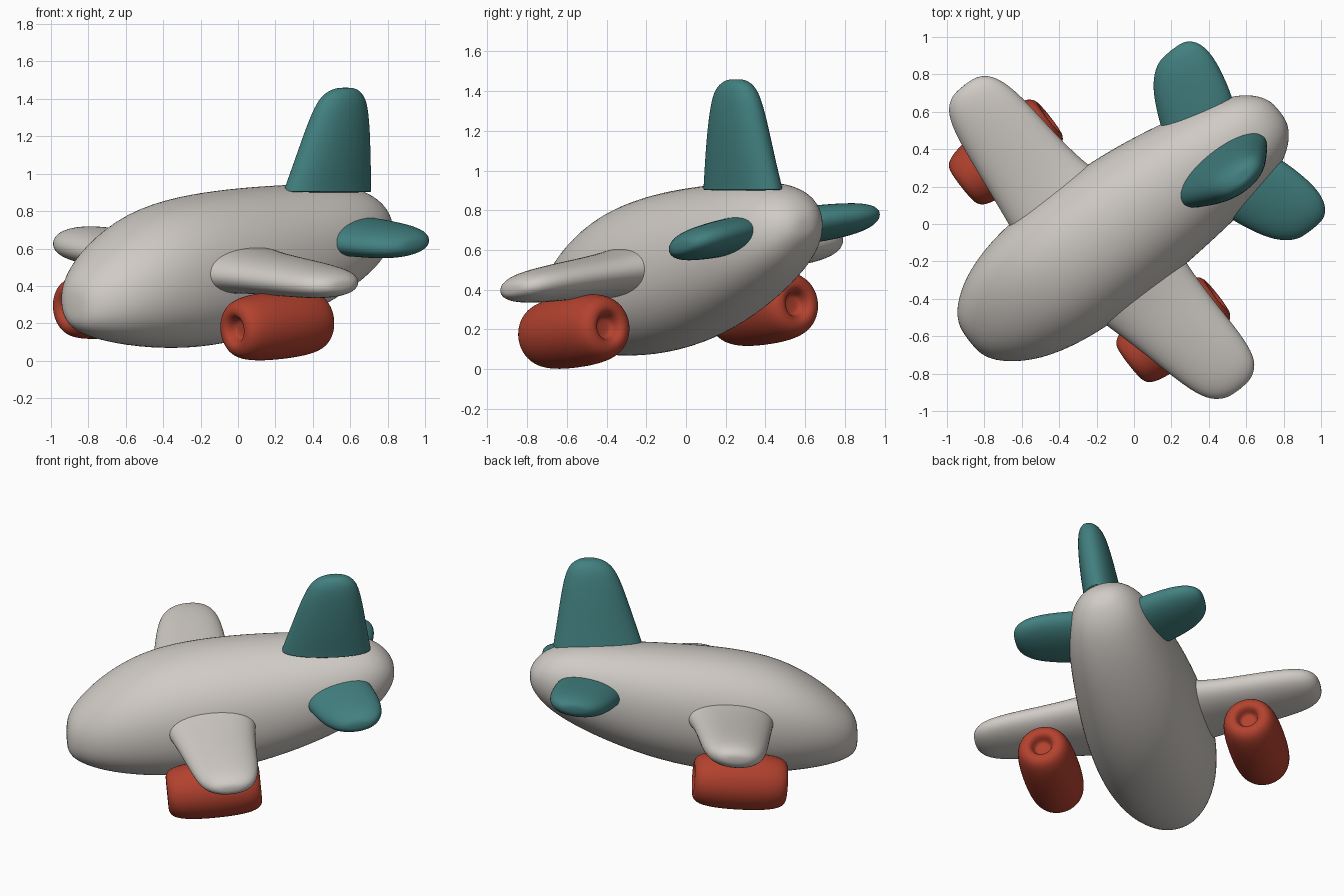
import bpy, bmesh, math
from mathutils import Vector

# Plane frame: U runs nose -> tail, V runs to the left wing, Z is up
H = math.radians(38)
U = Vector((math.cos(H), math.sin(H), 0))
V = Vector((-math.sin(H), math.cos(H), 0))
Z = Vector((0, 0, 1))


def material(name, rgb):
    m = bpy.data.materials.new(name)
    m.diffuse_color = (*rgb, 1)
    return m


GREY = material("warm grey", (0.63, 0.595, 0.56))
TEAL = material("teal", (0.055, 0.215, 0.215))
RED = material("brick red", (0.45, 0.054, 0.028))


def loft(name, sections, mat, n=16, power=1.0):
    """Skin a row of ovals (centre, half axis, half axis) and smooth it.
    A power below 1 makes the ovals boxier."""
    bm = bmesh.new()
    grow = 3 / (2 + math.cos(2 * math.pi / n))  # offsets subdivision shrinkage
    rings = []
    for c, a, b in sections:
        ring = []
        for i in range(n):
            t = 2 * math.pi * i / n
            x, y = (math.copysign(abs(k) ** power, k) for k in (math.cos(t), math.sin(t)))
            ring.append(bm.verts.new(c + grow * (a * x + b * y)))
        rings.append(ring)
    for r0, r1 in zip(rings, rings[1:]):
        for i in range(n):
            j = (i + 1) % n
            bm.faces.new((r0[i], r0[j], r1[j], r1[i]))
    bm.faces.new(rings[0])
    bm.faces.new(rings[-1])
    bmesh.ops.recalc_face_normals(bm, faces=bm.faces)
    for f in bm.faces:
        f.smooth = True
    me = bpy.data.meshes.new(name)
    bm.to_mesh(me)
    bm.free()
    me.materials.append(mat)
    ob = bpy.data.objects.new(name, me)
    bpy.context.collection.objects.link(ob)
    sub = ob.modifiers.new("smooth", 'SUBSURF')
    sub.levels = sub.render_levels = 2
    return ob


# Fuselage: u, sideways offset, half width, top z, bottom z
stations = [
    (-1.08, 0.05, 0.06, 0.36, 0.23),
    (-1.06, 0.05, 0.13, 0.43, 0.18),
    (-1.00, 0.05, 0.205, 0.51, 0.14),
    (-0.85, 0.045, 0.305, 0.65, 0.10),
    (-0.60, 0.04, 0.37, 0.805, 0.07),
    (-0.30, 0.035, 0.385, 0.88, 0.07),
    (0.00, 0.03, 0.375, 0.915, 0.115),
    (0.30, 0.02, 0.345, 0.935, 0.205),
    (0.60, 0.0, 0.295, 0.945, 0.335),
    (0.80, -0.005, 0.24, 0.925, 0.455),
    (0.91, -0.005, 0.175, 0.87, 0.55),
    (0.97, -0.005, 0.10, 0.80, 0.64),
    (0.985, -0.005, 0.04, 0.75, 0.69),
]
loft("fuselage", [(U * u + V * v + Z * (t + b) / 2, V * w + Z * 0.1 * w, Z * (t - b) / 2)
                  for u, v, w, t, b in stations], GREY, 20, 0.92)


# Flat surfaces: span v, centre u, half chord, half thickness
def surface(name, rows, z0, roll, pitch, mat):
    loft(name, [(U * u + V * v + Z * (z0 + roll * v), (U + Z * pitch) * c, Z * t)
                for v, u, c, t in rows], mat, power=0.92)


surface("wings", [
    (1.145, -0.26, 0.06, 0.03), (1.12, -0.26, 0.12, 0.06), (1.06, -0.26, 0.17, 0.085),
    (0.92, -0.26, 0.205, 0.098), (0.70, -0.265, 0.225, 0.10), (0.43, -0.27, 0.255, 0.105),
    (0.25, -0.25, 0.30, 0.14), (-0.20, -0.19, 0.30, 0.14),
    (-0.38, -0.175, 0.26, 0.11), (-0.62, -0.145, 0.228, 0.10), (-0.82, -0.12, 0.207, 0.09),
    (-0.96, -0.105, 0.175, 0.075), (-1.02, -0.10, 0.12, 0.05), (-1.045, -0.10, 0.06, 0.025),
], 0.517, 0.11, 0.08, GREY)

for side, label in ((1, "left"), (-1, "right")):
    surface(label + "_tailplane", [
        (side * 0.10, 0.58, 0.21, 0.095), (side * 0.25, 0.625, 0.22, 0.095),
        (side * 0.42, 0.68, 0.205, 0.088), (side * 0.53, 0.71, 0.17, 0.075),
        (side * 0.59, 0.725, 0.115, 0.05), (side * 0.61, 0.73, 0.06, 0.025),
    ], 0.692, 0.12, 0.15, TEAL)

# Tail fin: x, y, z, half chord, half thickness
fin = [
    (0.478, 0.287, 0.90, 0.28, 0.12), (0.478, 0.287, 0.904, 0.28, 0.12),
    (0.482, 0.285, 0.93, 0.275, 0.118),
    (0.506, 0.272, 1.07, 0.24, 0.113), (0.53, 0.262, 1.22, 0.205, 0.105),
    (0.552, 0.254, 1.36, 0.165, 0.09), (0.563, 0.252, 1.425, 0.125, 0.07),
    (0.572, 0.252, 1.455, 0.07, 0.04), (0.575, 0.252, 1.46, 0.03, 0.02),
]
loft("tail_fin", [(Vector((x, y, z)), U * c, V * t) for x, y, z, c, t in fin], TEAL, power=0.95)

# Engines: barrel with a rounded lip and a small hole at both ends
half = [(-0.23, 0.035), (-0.24, 0.055), (-0.28, 0.065), (-0.30, 0.09),
        (-0.29, 0.135), (-0.24, 0.165), (-0.13, 0.18)]
barrel = half + [(0, 0.183)] + [(-s, r) for s, r in reversed(half)]
axis = (U + Z * 0.085).normalized()
up = axis.cross(V).normalized()
for label, centre in (("left", (-0.685, 0.385, 0.305)), ("right", (0.21, -0.565, 0.19))):
    loft(label + "_engine", [(Vector(centre) + axis * s, V * r, up * r) for s, r in barrel], RED, 20)
